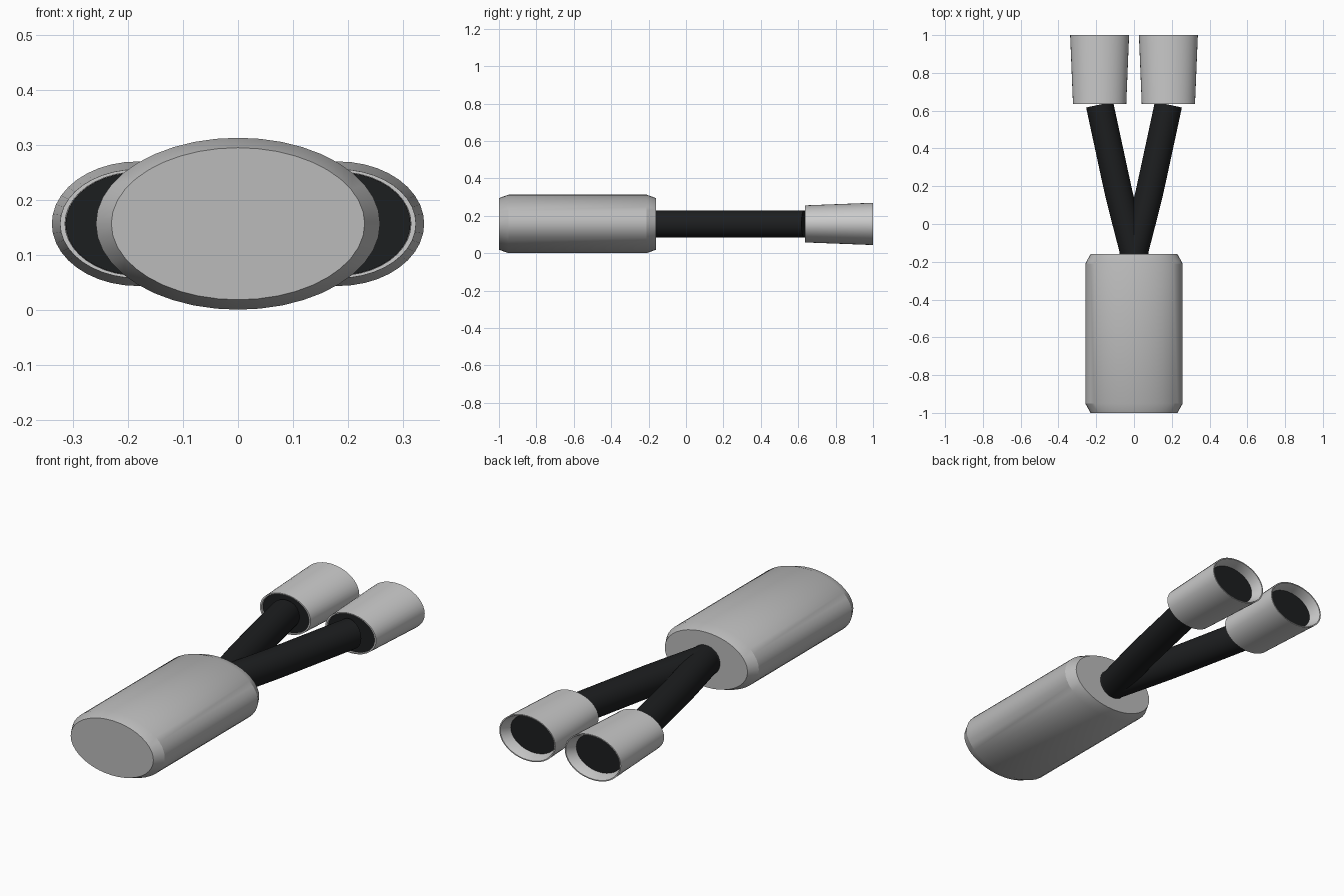
import bpy, bmesh, math

if "Cube" in bpy.data.objects:
    bpy.data.objects.remove(bpy.data.objects["Cube"])

SEG = 40
ZC = 0.157


def material(name, rgb):
    m = bpy.data.materials.new(name)
    m.diffuse_color = (*rgb, 1)
    m.use_nodes = True
    m.node_tree.nodes["Principled BSDF"].inputs["Base Color"].default_value = m.diffuse_color
    return m


def loft(name, rings, mat=None, closed=False):
    """Skin elliptical rings (x, y, rx, rz, yaw); cap the ends or join them in a loop."""
    bm = bmesh.new()
    loops = []
    for x, y, rx, rz, yaw in rings:
        loop = []
        for i in range(SEG):
            a = 2 * math.pi * i / SEG
            u = rx * math.cos(a)
            loop.append(bm.verts.new((x + u * math.cos(yaw), y - u * math.sin(yaw),
                                      ZC + rz * math.sin(a))))
        loops.append(loop)
    pairs = list(zip(loops, loops[1:]))
    if closed:
        pairs.append((loops[-1], loops[0]))
    else:
        bm.faces.new(loops[0])
        bm.faces.new(loops[-1])
    for a, b in pairs:
        for i in range(SEG):
            j = (i + 1) % SEG
            bm.faces.new((a[i], a[j], b[j], b[i]))
    bmesh.ops.recalc_face_normals(bm, faces=bm.faces)
    me = bpy.data.meshes.new(name)
    bm.to_mesh(me)
    bm.free()
    ob = bpy.data.objects.new(name, me)
    bpy.context.collection.objects.link(ob)
    if mat:
        me.materials.append(mat)
    bpy.ops.object.select_all(action='DESELECT')
    ob.select_set(True)
    bpy.context.view_layer.objects.active = ob
    bpy.ops.object.shade_smooth_by_angle(angle=math.radians(25))
    return ob


black = material("black_pipe", (0.012, 0.013, 0.014))
steel = material("muffler_grey", (0.5, 0.5, 0.5))
bright = material("bright_tip", (0.8, 0.81, 0.82))

# Oval muffler with chamfered ends
loft("muffler_body", [(0, -1.0, 0.23, 0.138, 0), (0, -0.95, 0.258, 0.156, 0),
                      (0, -0.21, 0.258, 0.156, 0), (0, -0.16, 0.23, 0.138, 0)], steel)

for side, s in (("left", -1), ("right", 1)):
    # Gently bent outlet pipe
    path = [(-0.012, -0.2, 0.25), (0.055, 0.06, 0.25), (0.08, 0.16, 0.235),
            (0.102, 0.26, 0.215), (0.182, 0.632, 0.21)]
    loft(side + "_pipe", [(s * x, y, 0.073, 0.073, s * yaw) for x, y, yaw in path], black)

    # Flared oval tip with hollow rims
    cx = s * 0.182
    loft(side + "_tip", [(cx, 0.635, 0.141, 0.099, 0), (cx, 1.0, 0.156, 0.113, 0),
                         (cx, 1.0, 0.15, 0.108, 0), (cx, 0.945, 0.128, 0.092, 0),
                         (cx, 0.635, 0.132, 0.094, 0)], bright, closed=True)

    # Dark core closing the tip
    loft(side + "_tip_core", [(cx, 0.645, 0.131, 0.0935, 0),
                              (cx, 0.948, 0.1285, 0.0925, 0)], black)
